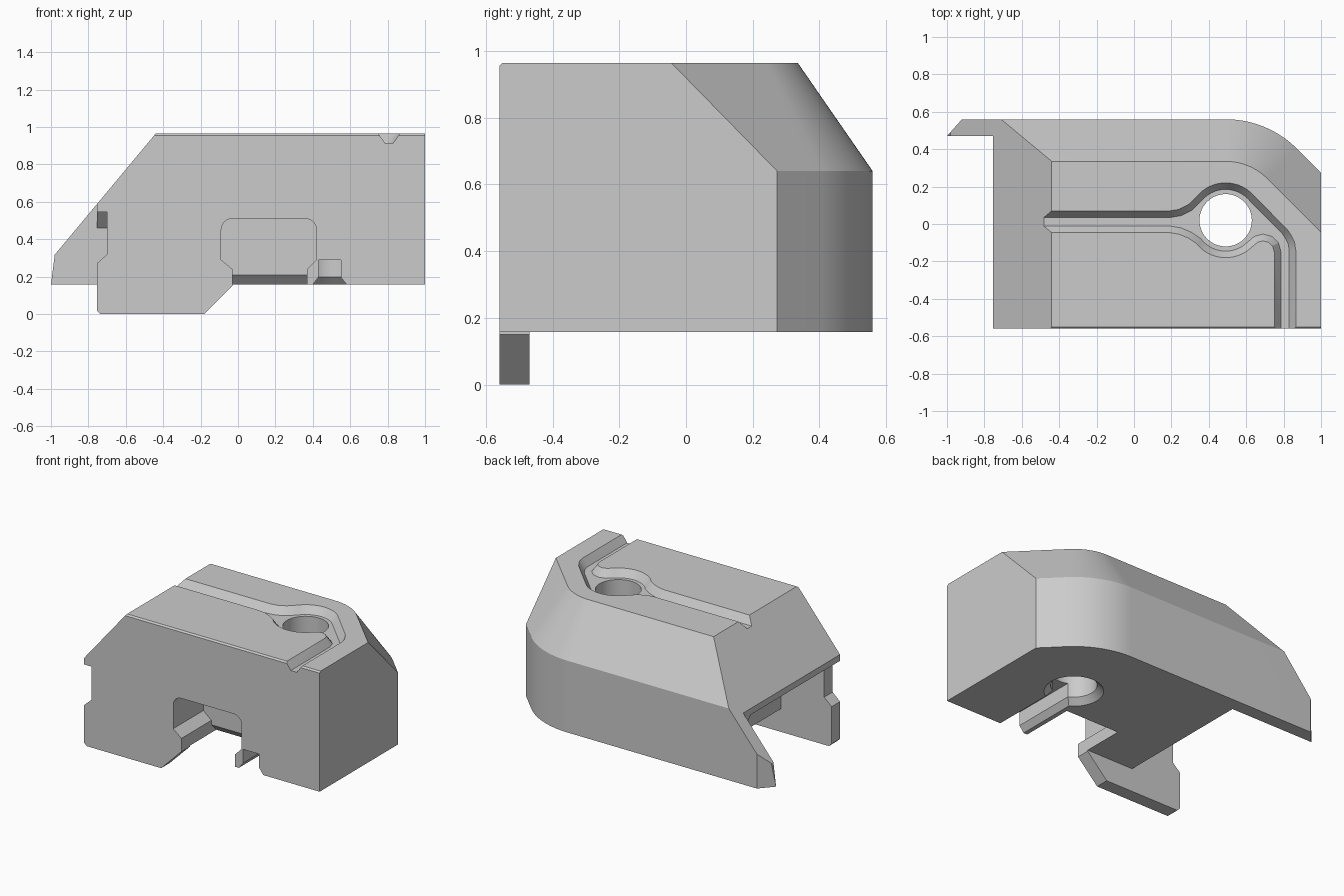
import bpy, bmesh
from math import sin, cos, radians
from mathutils import Vector

if "Cube" in bpy.data.objects:
    bpy.data.objects.remove(bpy.data.objects["Cube"], do_unlink=True)

grey = bpy.data.materials.new("plain grey")
grey.use_nodes = True
COLOUR = (0.6, 0.6, 0.6, 1)
grey.diffuse_color = COLOUR
grey.node_tree.nodes["Principled BSDF"].inputs["Base Color"].default_value = COLOUR


def loft(name, rings):
    """Solid skinned through matching closed rings of 3D points."""
    bm = bmesh.new()
    loops = [[bm.verts.new(p) for p in ring] for ring in rings]
    n = len(loops[0])
    for low, high in zip(loops, loops[1:]):
        for i in range(n):
            j = (i + 1) % n
            bm.faces.new((low[i], low[j], high[j], high[i]))
    bm.faces.new(loops[0][::-1])
    bm.faces.new(loops[-1])
    bmesh.ops.recalc_face_normals(bm, faces=bm.faces)
    mesh = bpy.data.meshes.new(name)
    bm.to_mesh(mesh)
    bm.free()
    mesh.materials.append(grey)
    obj = bpy.data.objects.new(name, mesh)
    bpy.context.collection.objects.link(obj)
    return obj


def prism(name, axis, points, start, end):
    """Extrude a 2D profile along x, y or z."""
    place = {"x": lambda a, b, t: (t, a, b),
             "y": lambda a, b, t: (a, t, b),
             "z": lambda a, b, t: (a, b, t)}[axis]
    return loft(name, [[place(a, b, t) for a, b in points] for t in (start, end)])


def box(x0, x1, z0, z1):
    return [(x0, z0), (x1, z0), (x1, z1), (x0, z1)]


def arc(cx, cy, r, a0, a1, steps=12):
    angles = [radians(a0 + (a1 - a0) * i / steps) for i in range(steps + 1)]
    return [(cx + r * cos(a), cy + r * sin(a)) for a in angles]


def inset(points, d):
    """Shrink a counter-clockwise outline by d."""
    out = []
    for i, p in enumerate(points):
        p = Vector(p)
        u = (p - Vector(points[i - 1])).normalized()
        v = (Vector(points[(i + 1) % len(points)]) - p).normalized()
        nu, nv = Vector((-u.y, u.x)), Vector((-v.y, v.x))
        out.append(tuple(p + (nu + nv) * d / (1 + nu.dot(nv))))
    return out


def combine(target, tool, operation="DIFFERENCE"):
    mod = target.modifiers.new("cut", "BOOLEAN")
    mod.operation, mod.solver, mod.object = operation, "EXACT", tool
    bpy.context.view_layer.objects.active = target
    bpy.ops.object.modifier_apply(modifier=mod.name)
    bpy.data.objects.remove(tool, do_unlink=True)


HX, HY = 0.49, 0.02          # centre of the hole and the rounded corner
BASE, SHOULDER, TOP = 0.157, 0.64, 0.965
FRONT, BACK, WALL, END = -0.56, 0.56, 0.47, -0.755


# Main housing: rounded back corner, leaning in above the shoulder
def plan(back, z, front=FRONT):
    r = back - HY
    corner = arc(HX, HY, r, 45, 90, 20)
    edge = HX + HY + r * 2 ** 0.5 - 1
    return [(x, y, z) for x, y in [(-1.2, front), (1, front), (1, edge)] + corner + [(-1.2, back)]]


housing = loft("housing", [plan(BACK, BASE), plan(BACK, SHOULDER),
                           plan(0.342, TOP - 0.01), plan(0.335, TOP, FRONT + 0.01)])

# Hanging front tab
tab = prism("front_tab", "y", [(END, 0.02), (END + 0.02, 0), (-0.18, 0), (-0.03, 0.15),
                               (-0.03, 0.22), (END, 0.22)], FRONT, -WALL)
combine(housing, tab, "UNION")

# Sloped end and the shape of the rear wing
cuts = [
    prism("slope", "y", [(-0.34, TOP + 0.12), (-0.98, 0.317), (-1.0, BASE), (-1.01, 0.08),
                         (-1.5, 0.08), (-1.5, TOP + 0.12)], -1, 1),
    prism("end_face", "y", box(-1.4, END, -0.1, 1.2), -1, WALL),
    prism("wing_tip", "z", [(-1.08, 0.38), (-0.87, 0.616), (-1.08, 0.616)], -0.1, 1),
]

# Pocket inside the sloped end and the keyed edge of the front wall
cuts += [
    prism("pocket", "x", [(-WALL, -0.1), (WALL, -0.1), (WALL, 0.46), (0.39, 0.545), (-WALL, 0.545)],
          -1, -0.38),
    prism("edge_key", "y", [(-0.9, 0.27), (END, 0.27), (-0.7, 0.32), (-0.7, 0.545), (-0.9, 0.545)],
          -0.7, -0.4),
]

# Keyed front opening with rounded top corners and a flared bottom edge
opening = ([(-0.03, 0.08), (0.37, 0.08), (0.37, 0.24), (0.42, 0.29)]
           + arc(0.36, 0.45, 0.06, 0, 90, 6) + arc(-0.03, 0.45, 0.06, 90, 180, 6)
           + [(-0.09, 0.29), (-0.03, 0.24)])
cuts += [
    prism("opening", "y", opening, -0.7, -0.24),
    prism("opening_flare", "x", [(-0.4, 0.08), (-0.113, 0.08), (-0.24, 0.21), (-0.4, 0.21)], -0.03, 0.37),
]

# Underside slot running from the front to the hole
cuts.append(prism("slot", "y", [(HX - 0.12, 0.12), (HX + 0.12, 0.12), (HX + 0.06, 0.197), (HX + 0.06, 0.29),
                                (HX - 0.06, 0.29), (HX - 0.06, 0.197)], -0.7, HY))

# Through hole with a countersunk bottom
rings = []
for r, z in ((0.22, 0.117), (0.14, 0.197), (0.14, 1.1)):
    rings.append([(x, y, z) for x, y in arc(HX, HY, r, 0, 352.5, 47)])
cuts.append(loft("hole", rings))

# Top channel: straight run, ring around the hole, bent run to the front
channel = ([(-0.7, -0.046), (0.19, -0.046), (0.24, -0.054), (0.29, -0.075)]
           + arc(HX, HY, 0.2, 218, 312, 20)
           + [(0.66, -0.098), (0.69, -0.09), (0.72, -0.098), (0.741, -0.118), (0.75, -0.15),
              (0.75, -0.7), (0.865, -0.7), (0.865, -0.14), (0.858, -0.096), (0.84, -0.06), (0.82, -0.03)]
           + arc(HX, HY, 0.2, 45, 140, 20)
           + [(0.29, 0.103), (0.24, 0.078), (0.19, 0.07), (-0.7, 0.07)])
floor = inset(channel, 0.035)
cuts.append(loft("channel", [[(x, y, z) for x, y in outline] for outline, z in
                             ((floor, TOP - 0.05), (channel, TOP), (channel, TOP + 0.1))]))

for cutter in cuts:
    combine(housing, cutter)

# Smooth curved faces, keep crisp edges
bpy.ops.object.select_all(action="DESELECT")
housing.select_set(True)
bpy.context.view_layer.objects.active = housing
bpy.ops.object.shade_smooth_by_angle(angle=radians(25))
